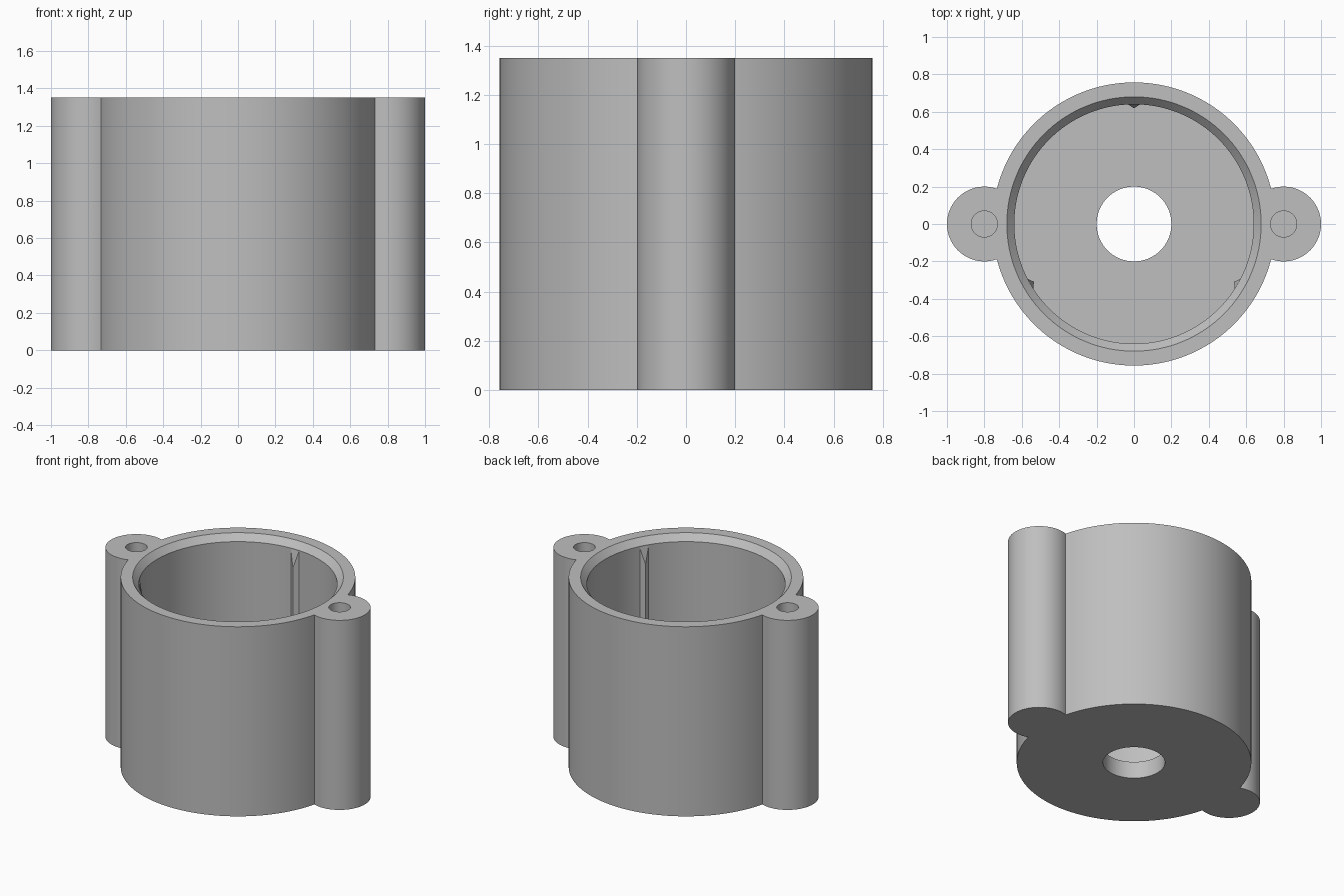
import bpy, bmesh
from math import pi, sin, cos, acos, atan2, sqrt, radians

if "Cube" in bpy.data.objects:
    bpy.data.objects.remove(bpy.data.objects["Cube"], do_unlink=True)

HEIGHT, FLOOR = 1.35, 0.12
R_OUT, R_IN, R_LIP, LIP = 0.757, 0.64, 0.68, 0.045
LUG_X, R_LUG, R_SCREW, SCREW_DEPTH = 0.8, 0.2, 0.07, 0.6
R_BORE = 0.2

grey = bpy.data.materials.new("light_grey")
grey.use_nodes = True
colour = (0.52, 0.52, 0.52, 1)
grey.diffuse_color = colour
grey.node_tree.nodes["Principled BSDF"].inputs["Base Color"].default_value = colour


def make(name, rings):
    """Closed solid skinned through equal-length rings of points, bottom to top."""
    bm = bmesh.new()
    loops = [[bm.verts.new(p) for p in ring] for ring in rings]
    n = len(loops[0])
    for low, high in zip(loops, loops[1:]):
        for i in range(n):
            j = (i + 1) % n
            bm.faces.new((low[i], low[j], high[j], high[i]))
    bm.faces.new(loops[0][::-1])
    bm.faces.new(loops[-1])
    bmesh.ops.recalc_face_normals(bm, faces=bm.faces)
    mesh = bpy.data.meshes.new(name)
    bm.to_mesh(mesh)
    bm.free()
    mesh.materials.append(grey)
    obj = bpy.data.objects.new(name, mesh)
    bpy.context.collection.objects.link(obj)
    return obj


def arc(cx, r, start, end, n):
    """Points on an arc, leaving out its last point."""
    return [(cx + r * cos(start + (end - start) * i / n),
             r * sin(start + (end - start) * i / n)) for i in range(n)]


def lathe(name, profile, cx=0, n=128):
    return make(name, [[(x, y, z) for x, y in arc(cx, r, 0, 2 * pi, n)]
                       for r, z in profile])


def cut(target, cutter):
    cutter.hide_render = True
    mod = target.modifiers.new("cut", 'BOOLEAN')
    mod.operation, mod.solver, mod.object = 'DIFFERENCE', 'EXACT', cutter
    bpy.context.view_layer.objects.active = target
    bpy.ops.object.modifier_apply(modifier=mod.name)
    bpy.data.objects.remove(cutter, do_unlink=True)


# Housing: round body and two side lugs as one outline
meet_x = (R_OUT**2 + LUG_X**2 - R_LUG**2) / (2 * LUG_X)
a = acos(meet_x / R_OUT)
b = atan2(sqrt(R_OUT**2 - meet_x**2), meet_x - LUG_X)
outline = (arc(LUG_X, R_LUG, -b, b, 40) + arc(0, R_OUT, a, pi - a, 64)
           + arc(-LUG_X, R_LUG, pi - b, pi + b, 40)
           + arc(0, R_OUT, pi + a, 2 * pi - a, 64))
housing = make("housing", [[(x, y, z) for x, y in outline] for z in (0, HEIGHT)])

# Cavity with a bevelled lip, floor bore and blind screw holes
over = 0.02
lip_slope = (R_LIP - R_IN) / LIP
cut(housing, lathe("cavity_cutter", [(R_IN, FLOOR), (R_IN, HEIGHT - LIP),
                                     (R_LIP + over * lip_slope, HEIGHT + over)]))
cut(housing, lathe("bore_cutter", [(R_BORE, -0.1), (R_BORE, 0.3)], n=64))
for side in (-1, 1):
    cut(housing, lathe("screw_cutter", [(R_SCREW, HEIGHT - SCREW_DEPTH),
                                        (R_SCREW, HEIGHT + 0.1)], side * LUG_X, 48))

bpy.ops.object.select_all(action='DESELECT')
housing.select_set(True)
bpy.context.view_layer.objects.active = housing
bpy.ops.object.shade_smooth_by_angle(angle=radians(30))

# Three triangular grip ribs with sloping lead-in tops
for name, angle in (("rear", 90), ("right", 210), ("left", 330)):
    section = [(0.641, -0.034), (0.641, 0.034), (0.618, 0)]
    tops = (1.305, 1.305, 1.18)
    rib = make(name + "_grip_rib", [[(x, y, FLOOR - 0.01) for x, y in section],
                                    [(x, y, z) for (x, y), z in zip(section, tops)]])
    rib.rotation_euler.z = radians(angle)
